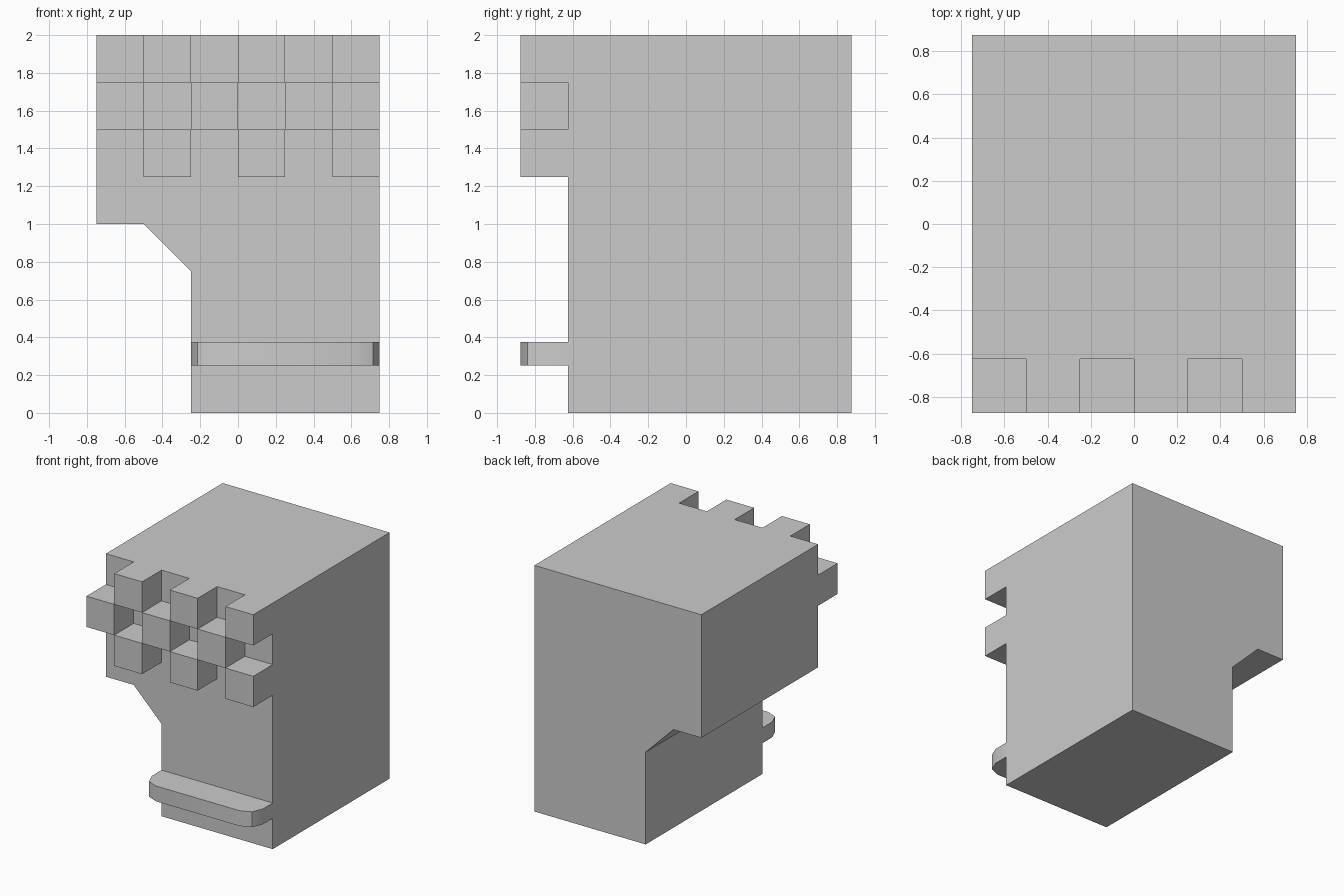
import bpy, bmesh
from math import radians
from mathutils import Vector

if "Cube" in bpy.data.objects:
    bpy.data.objects.remove(bpy.data.objects["Cube"])


def prism(name, points, direction):
    """Extrude a flat outline along a direction."""
    bm = bmesh.new()
    face = bm.faces.new([bm.verts.new(p) for p in points])
    ext = bmesh.ops.extrude_face_region(bm, geom=[face])
    verts = [g for g in ext["geom"] if isinstance(g, bmesh.types.BMVert)]
    bmesh.ops.translate(bm, verts=verts, vec=Vector(direction))
    bmesh.ops.recalc_face_normals(bm, faces=bm.faces)
    mesh = bpy.data.meshes.new(name)
    bm.to_mesh(mesh)
    bm.free()
    obj = bpy.data.objects.new(name, mesh)
    bpy.context.collection.objects.link(obj)
    return obj


FRONT, WALL, BACK, STEP = -0.875, -0.625, 0.875, 0.25

# Main body with the overhanging upper left side
profile = [(-0.25, 0), (0.75, 0), (0.75, 2), (-0.75, 2),
           (-0.75, 1), (-0.5, 1), (-0.25, 0.75)]
prism("body", [(x, WALL, z) for x, z in profile], (0, BACK - WALL, 0))

# Checkerboard of projecting blocks, three rows of three
for row in range(3):
    z = 1.25 + row * STEP
    for col in range(3):
        x = -0.75 + 2 * col * STEP + (STEP if row % 2 == 0 else 0)
        outline = [(x, FRONT, z), (x + STEP, FRONT, z),
                   (x + STEP, WALL, z), (x, WALL, z)]
        prism(f"checker_block_{row}_{col}", outline, (0, 0, STEP))

# Low ledge with rounded front corners
r, m = 0.125, 0.0366
half = [(0.5, WALL), (0.5, FRONT + r), (0.5 - m, FRONT + m), (0.5 - r, FRONT)]
outline = half + [(-x, y) for x, y in reversed(half)]
ledge = prism("ledge", [(x + 0.25, y, 0.25) for x, y in outline], (0, 0, 0.125))
bpy.context.view_layer.objects.active = ledge
ledge.select_set(True)
bpy.ops.object.shade_smooth_by_angle(angle=radians(30))
